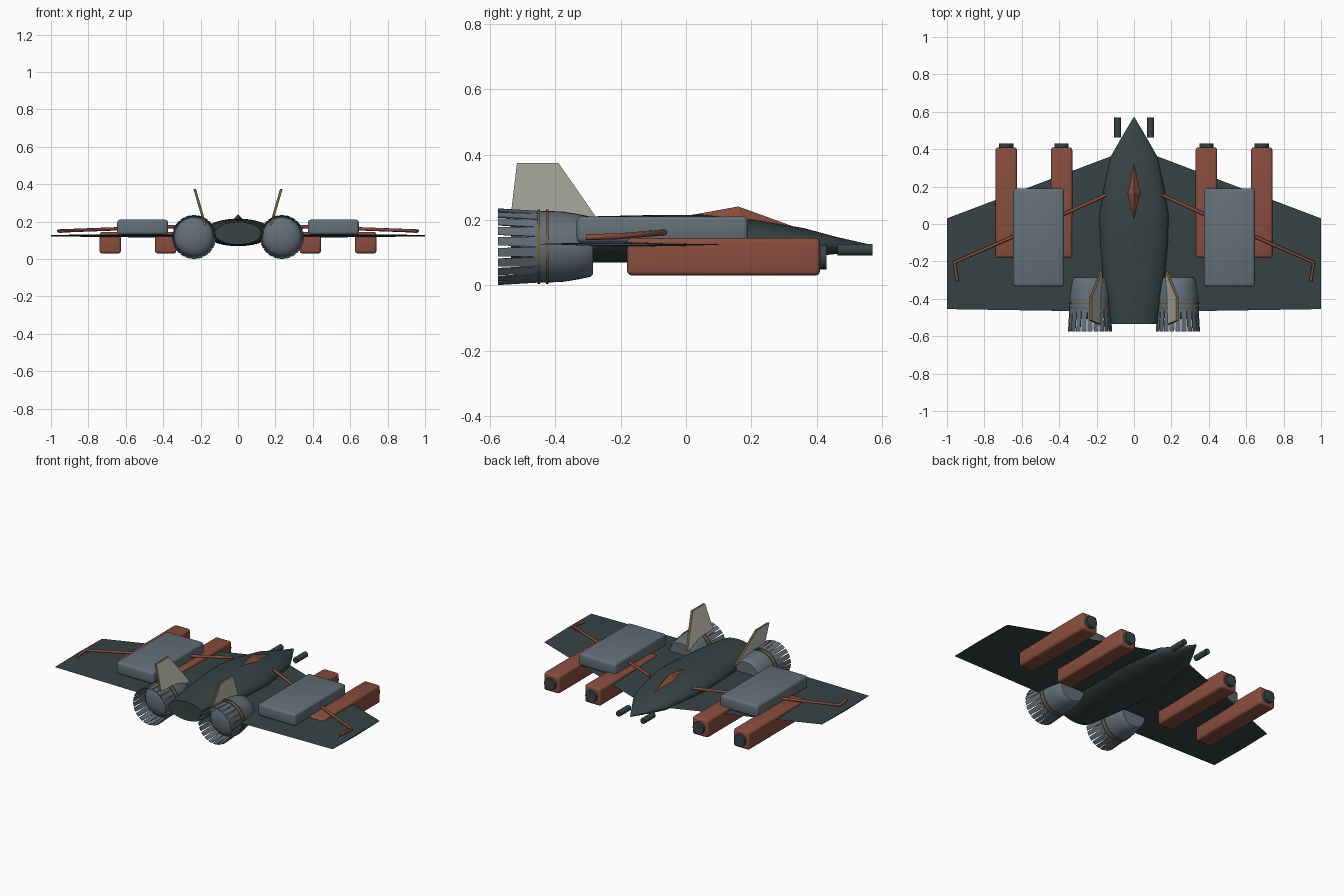
import bpy, bmesh, math
from mathutils import Vector

if "Cube" in bpy.data.objects:
    bpy.data.objects.remove(bpy.data.objects["Cube"])


def mat(name, r, g, b):
    m = bpy.data.materials.new(name)
    m.diffuse_color = (r, g, b, 1)
    m.use_nodes = True
    m.node_tree.nodes["Principled BSDF"].inputs["Base Color"].default_value = m.diffuse_color
    return m


DARK = mat("dark green grey", 0.037, 0.056, 0.056)
GREY = mat("blue grey", 0.125, 0.16, 0.19)
RED = mat("rust red", 0.25, 0.075, 0.048)
BONE = mat("bone", 0.56, 0.55, 0.47)
GOLD = mat("dull gold", 0.17, 0.11, 0.045)


def make(name, bm, *mats, smooth=None):
    bmesh.ops.recalc_face_normals(bm, faces=bm.faces)
    me = bpy.data.meshes.new(name)
    bm.to_mesh(me)
    bm.free()
    ob = bpy.data.objects.new(name, me)
    bpy.context.collection.objects.link(ob)
    for m in mats:
        me.materials.append(m)
    if smooth:
        bpy.ops.object.select_all(action='DESELECT')
        ob.select_set(True)
        bpy.context.view_layer.objects.active = ob
        bpy.ops.object.shade_smooth_by_angle(angle=math.radians(smooth))
    return ob


def loft(name, sections, m, n=32, smooth=35):
    """sections: (y, x centre, half width, z centre, half height) of elliptical rings"""
    bm = bmesh.new()
    rings = []
    for y, cx, hw, cz, hh in sections:
        rings.append([bm.verts.new((cx + hw * math.cos(2 * math.pi * i / n), y,
                                    cz + hh * math.sin(2 * math.pi * i / n))) for i in range(n)])
    for a, b in zip(rings, rings[1:]):
        for i in range(n):
            j = (i + 1) % n
            bm.faces.new((a[i], a[j], b[j], b[i]))
    bm.faces.new(rings[0])
    bm.faces.new(rings[-1])
    return make(name, bm, m, smooth=smooth)


def tube(name, y0, y1, x, z, r, m, n=24):
    return loft(name, [(y0, x, r, z, r), (y1, x, r, z, r)], m, n)


def box(name, lo, hi, m, bevel):
    bm = bmesh.new()
    bmesh.ops.create_cube(bm, size=1)
    for v in bm.verts:
        v.co = Vector([(l + h) / 2 + c * (h - l) for l, h, c in zip(lo, hi, v.co)])
    bmesh.ops.bevel(bm, geom=bm.edges[:], offset=bevel, segments=3, profile=0.5, affect='EDGES')
    return make(name, bm, m, smooth=35)


def rod(name, pts, r, m, n=10):
    cu = bpy.data.curves.new(name, 'CURVE')
    cu.dimensions = '3D'
    cu.bevel_depth, cu.bevel_resolution, cu.use_fill_caps = r, 2, True
    sp = cu.splines.new('POLY')
    sp.points.add(len(pts) - 1)
    for p, c in zip(sp.points, pts):
        p.co = (*c, 1)
    cu.materials.append(m)
    ob = bpy.data.objects.new(name, cu)
    bpy.context.collection.objects.link(ob)


# fuselage
loft("fuselage", [(0.57, 0, 0.003, 0.118, 0.005), (0.46, 0, 0.068, 0.122, 0.026),
                  (0.36, 0, 0.125, 0.130, 0.045), (0.20, 0, 0.160, 0.140, 0.062),
                  (0.05, 0, 0.185, 0.143, 0.073), (-0.10, 0, 0.181, 0.142, 0.073),
                  (-0.28, 0, 0.165, 0.140, 0.071), (-0.42, 0, 0.143, 0.139, 0.068),
                  (-0.535, 0, 0.125, 0.138, 0.060)], DARK, 40)

# diamond canopy
bm = bmesh.new()
ring = [bm.verts.new(p) for p in ((0, 0.35, 0.172), (0.046, 0.17, 0.19), (0, 0.0, 0.212), (-0.046, 0.17, 0.19))]
top, low = bm.verts.new((0, 0.16, 0.241)), bm.verts.new((0, 0.16, 0.16))
for i in range(4):
    for apex in (top, low):
        bm.faces.new((ring[i], ring[(i + 1) % 4], apex))
make("canopy", bm, RED)

for s, side in ((-1, "left"), (1, "right")):
    # wing with thin wedge section
    bm = bmesh.new()
    chords = []
    for x, le, te, t in ((0.05, 0.39, -0.47, 0.014), (1.0, 0.03, -0.455, 0.004)):
        mid = (le + te) / 2
        chords.append([bm.verts.new((s * x, y, 0.125 + dz)) for y, dz in
                       ((le, 0), (mid, t), (te, 0.001), (mid, -t))])
    for i in range(4):
        j = (i + 1) % 4
        bm.faces.new((chords[0][i], chords[0][j], chords[1][j], chords[1][i]))
    for c in chords:
        bm.faces.new(c)
    make(side + "_wing", bm, DARK)

    # gun pods under the wing, with round muzzles
    for label, cx in (("inner", 0.387), ("outer", 0.683)):
        x = s * cx
        box(f"{side}_{label}_pod", (x - 0.057, -0.18, 0.03), (x + 0.057, 0.41, 0.145), RED, 0.014)
        tube(f"{side}_{label}_muzzle", 0.40, 0.43, x, 0.087, 0.038, DARK)

    # box on top of the wing
    box(side + "_wing_box", (s * 0.51 - 0.136, -0.335, 0.13), (s * 0.51 + 0.136, 0.19, 0.211), GREY, 0.016)

    # pipes running over the wing
    rod(side + "_pipe", [(s * 0.15, 0.155, 0.182), (s * 0.38, 0.05, 0.172), (s * 0.64, -0.065, 0.162),
                         (s * 0.96, -0.205, 0.15), (s * 0.945, -0.305, 0.147)], 0.009, RED)

    # nose cannons
    tube(side + "_nose_gun", 0.463, 0.57, s * 0.088, 0.109, 0.018, DARK)

    # engine body, rounded at both ends
    ex, ez = s * 0.235, 0.118
    prof = [(-0.285, 0.085), (-0.292, 0.092), (-0.33, 0.100), (-0.38, 0.108), (-0.46, 0.110)]
    prof += [(-0.46 - 0.05 * math.sin(a), 0.105 * math.cos(a)) for a in [math.radians(d) for d in range(0, 90, 15)]]
    loft(side + "_engine", [(y, ex, r, ez, r) for y, r in prof], GREY, 36, 40)

    # gold bands
    for k, y in enumerate((-0.424, -0.45)):
        tube(f"{side}_engine_band_{k + 1}", y - 0.004, y + 0.004, ex, ez, 0.1135, GOLD, 36)

    # nozzle petals
    bm = bmesh.new()
    n = 22
    for i in range(n):
        a = 2 * math.pi * (i + 0.5) / n
        vs = []
        for y, r, w in ((-0.455, 0.111, 0.97), (-0.575, 0.118, 0.76)):
            for rr in (r, r - 0.004):
                for d in (-1, 1):
                    b = a + d * w * math.pi / n
                    vs.append(bm.verts.new((ex + rr * math.cos(b), y, ez + rr * math.sin(b))))
        for f in ((0, 1, 3, 2), (4, 5, 7, 6), (0, 1, 5, 4), (2, 3, 7, 6), (0, 2, 6, 4), (1, 3, 7, 5)):
            bm.faces.new([vs[q] for q in f])
    make(side + "_nozzle_petals", bm, GREY)

    # leaning tail fin with gold edges
    bm = bmesh.new()
    loops = []
    for d in (-0.007, 0.007):
        loops.append([bm.verts.new((s * (0.178 + (z - 0.19) * 0.29 + d), y, z)) for y, z in
                      ((-0.255, 0.18), (-0.39, 0.374), (-0.517, 0.374), (-0.54, 0.18))])
    for l in loops:
        bm.faces.new(l)
    for i in range(4):
        j = (i + 1) % 4
        bm.faces.new((loops[0][i], loops[0][j], loops[1][j], loops[1][i])).material_index = 1
    make(side + "_tail_fin", bm, BONE, GOLD)
